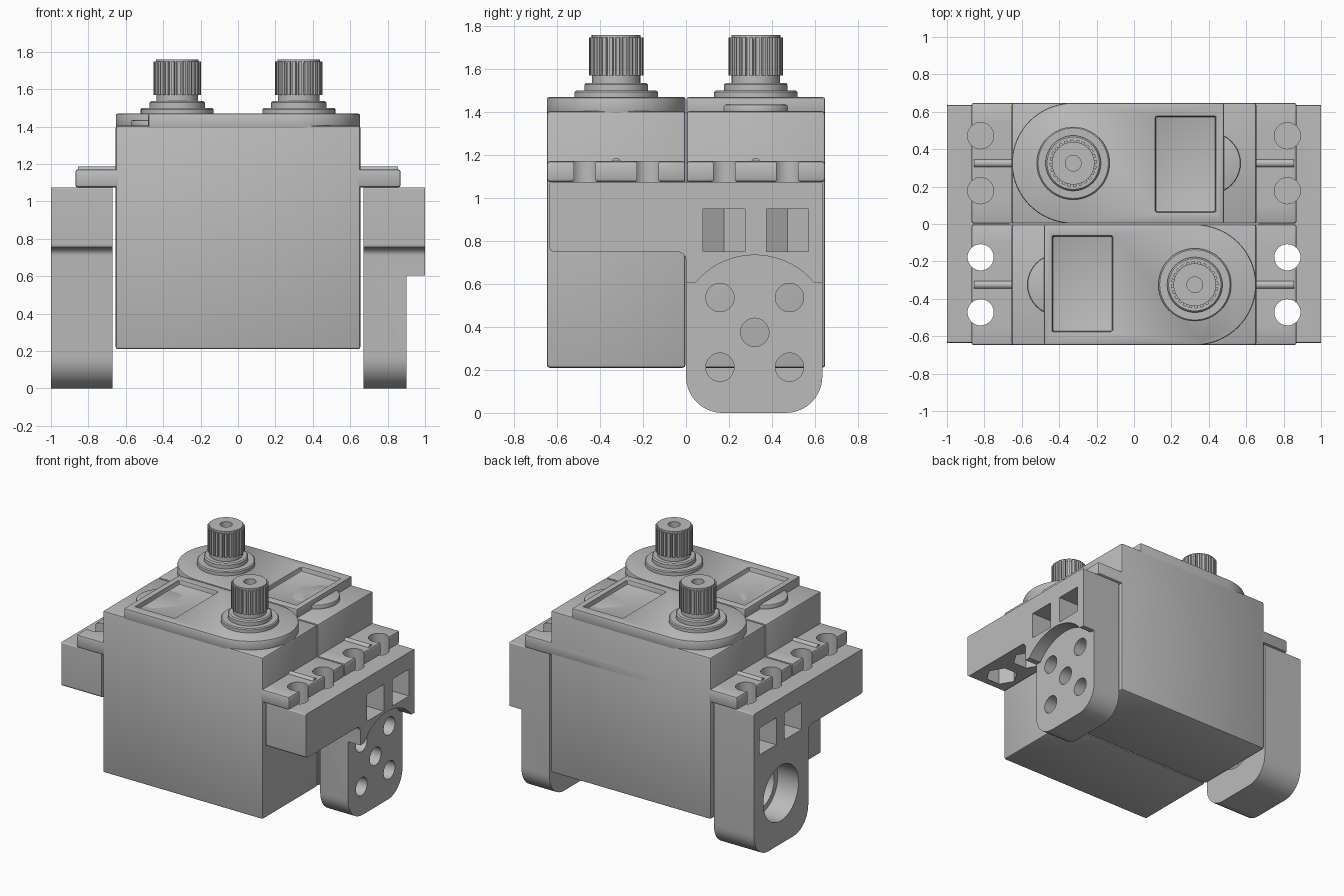
import bpy, bmesh
from math import sin, cos, pi, radians
from mathutils import Vector, Matrix

scene = bpy.context.scene
if "Cube" in bpy.data.objects:
    bpy.data.objects.remove(bpy.data.objects["Cube"])

grey = bpy.data.materials.new("plain_grey")
grey.use_nodes = True
grey.diffuse_color = (0.5, 0.5, 0.5, 1)
grey.node_tree.nodes["Principled BSDF"].inputs["Base Color"].default_value = (0.5, 0.5, 0.5, 1)


# ---- helpers ----
def finish(bm, name):
    bmesh.ops.recalc_face_normals(bm, faces=bm.faces)
    mesh = bpy.data.meshes.new(name)
    bm.to_mesh(mesh)
    bm.free()
    mesh.materials.append(grey)
    ob = bpy.data.objects.new(name, mesh)
    scene.collection.objects.link(ob)
    return ob


def prism(name, outline, lo, hi, axis="z"):
    """Extrude an outline along z (points x, y) or along x (points y, z)."""
    place = (lambda a, b, c: (a, b, c)) if axis == "z" else (lambda a, b, c: (c, a, b))
    bm = bmesh.new()
    low = [bm.verts.new(place(a, b, lo)) for a, b in outline]
    high = [bm.verts.new(place(a, b, hi)) for a, b in outline]
    bm.faces.new(low)
    bm.faces.new(high)
    for i in range(len(low)):
        j = (i + 1) % len(low)
        bm.faces.new((low[i], low[j], high[j], high[i]))
    return finish(bm, name)


def circle(cx, cy, r, n=40):
    return [(cx + r * cos(2 * pi * i / n), cy + r * sin(2 * pi * i / n)) for i in range(n)]


def rect(x0, x1, y0, y1):
    return [(x0, y0), (x1, y0), (x1, y1), (x0, y1)]


def rounded(corners, steps=10):
    """Outline with each (a, b, radius) right-angle corner filleted."""
    pts = []
    for i, (a, b, r) in enumerate(corners):
        p = Vector((a, b))
        u = (Vector(corners[i - 1][:2]) - p).normalized() * r
        v = (Vector(corners[(i + 1) % len(corners)][:2]) - p).normalized() * r
        for k in range(steps + 1):
            t = k / steps * pi / 2
            pts.append(tuple(p + u * (1 - sin(t)) + v * (1 - cos(t))))
    return pts


def lathe(name, profile, cx, cy, n=48):
    bm = bmesh.new()
    verts = [bm.verts.new((cx + r, cy, z)) for r, z in profile]
    edges = [bm.edges.new(pair) for pair in zip(verts, verts[1:])]
    bmesh.ops.spin(bm, geom=verts + edges, cent=(cx, cy, 0), axis=(0, 0, 1),
                   angle=2 * pi, steps=n)
    bmesh.ops.remove_doubles(bm, verts=bm.verts, dist=0.0001)
    return finish(bm, name)


def apply(ob, mod):
    bpy.context.view_layer.objects.active = ob
    bpy.ops.object.modifier_apply(modifier=mod.name)


def cut(ob, *cutters):
    for cutter in cutters:
        mod = ob.modifiers.new("cut", "BOOLEAN")
        mod.operation, mod.solver, mod.object = "DIFFERENCE", "EXACT", cutter
        apply(ob, mod)
        bpy.data.objects.remove(cutter)


def bevel(ob, width):
    mod = ob.modifiers.new("bevel", "BEVEL")
    mod.width, mod.segments, mod.limit_method = width, 2, "ANGLE"
    mod.angle_limit = radians(40)
    apply(ob, mod)


def smooth(ob):
    bpy.ops.object.select_all(action="DESELECT")
    ob.select_set(True)
    bpy.context.view_layer.objects.active = ob
    bpy.ops.object.shade_smooth_by_angle(angle=radians(30))


# ---- servo, built once at the front ----
MID, HALF, SHAFT_X = -0.325, 0.323, 0.325
HOLE_X, HOLES_Y = 0.82, (0.178, 0.472)
sides = (MID - HALF, MID + HALF)

body = prism("servo_body", rect(-0.655, 0.655, *sides), 0.21, 1.405)
bevel(body, 0.014)

# raised lid with one round end and a label pocket
arc = [(SHAFT_X + 0.328 * cos(t), MID + HALF * sin(t))
       for t in (pi * (i / 32 - 0.5) for i in range(33))]
lid = prism("servo_lid", [(-0.48, sides[0])] + arc + [(-0.48, sides[1])], 1.385, 1.47)
cut(lid, prism("pocket", rect(-0.435, -0.115, -0.575, -0.065), 1.435, 1.6))
bevel(lid, 0.01)

bump = prism("lid_bump", circle(-0.405, MID, 0.165), 1.39, 1.435)
bevel(bump, 0.008)

# mounting flange with open-ended screw holes
flange = prism("mounting_flange", rect(-0.87, 0.87, *sides), 1.075, 1.172)
bevel(flange, 0.014)
ribs = []
for s in (-1, 1):
    for y in HOLES_Y:
        ends = sorted((s * HOLE_X, s * 0.95))
        cut(flange, prism("hole", circle(s * HOLE_X, -y, 0.07), 1, 1.3),
            prism("slot", rect(*ends, -y - 0.05, -y + 0.05), 1, 1.3))
    ends = sorted((s * 0.64, s * 0.855))
    ribs.append(prism("flange_rib", circle(MID, 1.165, 0.022, 16), *ends, axis="x"))

# stepped boss and splined output shaft
boss = lathe("shaft_boss", [(0, 1.46), (0.195, 1.46), (0.195, 1.493), (0.188, 1.5),
                            (0.148, 1.5), (0.148, 1.528), (0.14, 1.537),
                            (0.112, 1.537), (0.112, 1.58), (0, 1.58)], SHAFT_X, MID)
teeth = 24
spline = []
for i in range(teeth):
    for offset, r in ((0, 0.126), (0.5, 0.126), (0.6, 0.113), (0.9, 0.113)):
        a = 2 * pi * (i + offset) / teeth
        spline.append((SHAFT_X + r * cos(a), MID + r * sin(a)))
shaft = prism("splined_shaft", spline, 1.57, 1.748)
cap = prism("shaft_cap", circle(SHAFT_X, MID, 0.114), 1.74, 1.76)
for part in (shaft, cap):
    cut(part, prism("bore", circle(SHAFT_X, MID, 0.042, 24), 1.64, 1.9))

# second servo: the first turned half a circle
for part in (body, lid, bump, flange, *ribs, boss, shaft, cap):
    smooth(part)
    twin = part.copy()
    twin.data = part.data.copy()
    twin.data.transform(Matrix.Rotation(pi, 4, "Z"))
    twin.name = "rear_" + part.name
    scene.collection.objects.link(twin)

# ---- side brackets ----
ARM_Y, ARM_Z = 0.32, 0.375
shape = rounded([(-0.635, 0.75, 0.02), (0, 0.75, 0.04), (0, 0, 0.17),
                 (0.635, 0, 0.17), (0.635, 1.075, 0.008), (-0.635, 1.075, 0.008)])
for s, name in ((1, "left_bracket"), (-1, "right_bracket")):
    def span(a, b):
        return sorted((s * a, s * b))

    bracket = prism(name, shape, *span(0.672, 1), axis="x")
    for y in HOLES_Y:
        # screw holes with nut traps: open below at the front, from the side at the rear
        hexes = [circle(s * HOLE_X, side * y, 0.113, 6) for side in (-1, 1)]
        cut(bracket,
            prism("hole", circle(s * HOLE_X, -y, 0.07), 0.6, 1.2),
            prism("nut", hexes[0], 0.6, 0.9),
            prism("hole", circle(s * HOLE_X, y, 0.07), 0.85, 1.2),
            prism("nut", hexes[1], 0.752, 0.95),
            prism("window", rect(*span(HOLE_X, 1.1), y - 0.0978, y + 0.0978), 0.752, 0.95))
    if s > 0:
        # round plate seat with five screw holes
        cut(bracket,
            prism("seat", circle(ARM_Y, ARM_Z, 0.36, 64), 0.9, 1.2, "x"),
            prism("step", rect(-0.2, 0.8, -0.2, 0.605), 0.9, 1.2, "x"))
        for dy, dz in ((0, 0), (1, 1), (1, -1), (-1, 1), (-1, -1)):
            spot = circle(ARM_Y + 0.162 * dy, ARM_Z + 0.162 * dz, 0.066)
            cut(bracket, prism("hole", spot, 0.5, 1.2, "x"))
    else:
        # stepped bearing seat
        cut(bracket,
            prism("seat", circle(ARM_Y, ARM_Z, 0.205, 64), -1.2, -0.83, "x"),
            prism("bore", circle(ARM_Y, ARM_Z, 0.165, 64), -1.2, -0.5, "x"))
    smooth(bracket)
